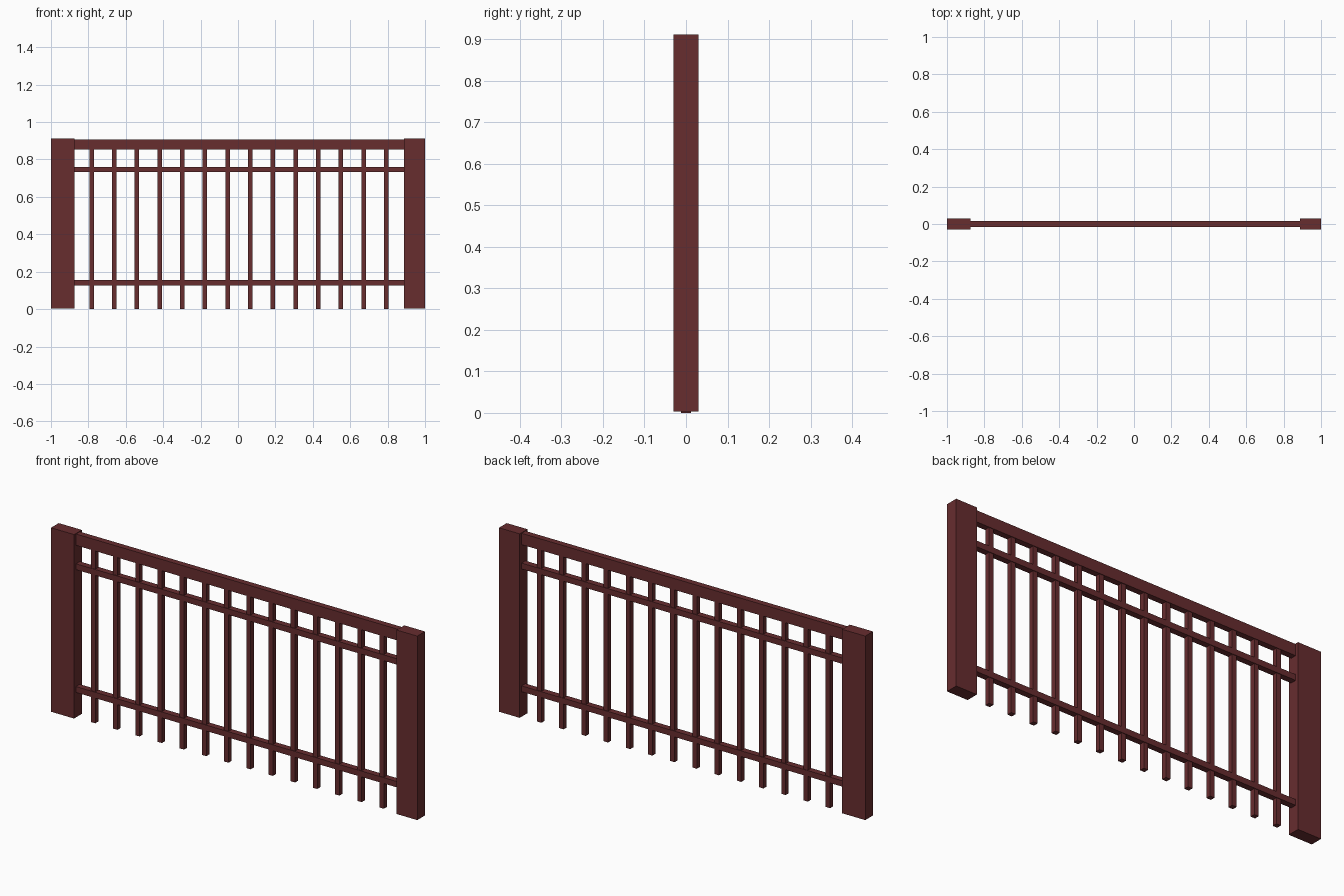
import bpy

if "Cube" in bpy.data.objects:
    bpy.data.objects.remove(bpy.data.objects["Cube"])

# Single dark red paint
red = bpy.data.materials.new("dark_red_paint")
red.diffuse_color = (0.136, 0.026, 0.028, 1)
red.use_nodes = True
red.node_tree.nodes["Principled BSDF"].inputs["Base Color"].default_value = red.diffuse_color


def box(name, x0, x1, depth, z0, z1):
    """Box spanning x0..x1 and z0..z1, centred on y = 0."""
    bpy.ops.mesh.primitive_cube_add(size=1, location=((x0 + x1) / 2, 0, (z0 + z1) / 2))
    ob = bpy.context.object
    ob.name = name
    ob.scale = (x1 - x0, depth, z1 - z0)
    bpy.ops.object.transform_apply(location=False, rotation=False, scale=True)
    ob.data.materials.append(red)
    return ob


TOP = 0.911
LEFT, RIGHT = -0.874, 0.887

# End posts
box("left_post", -1, LEFT, 0.06, 0.003, TOP)
box("right_post", RIGHT, 1, 0.06, 0.003, TOP)

# Horizontal rails, run slightly into the posts
for name, z0, z1 in (("top_rail", 0.852, 0.908),
                     ("middle_rail", 0.732, 0.761),
                     ("bottom_rail", 0.126, 0.155)):
    box(name, LEFT - 0.01, RIGHT + 0.01, 0.03, z0, z1)

# Evenly spaced balusters
COUNT, FIRST, LAST, WIDTH = 14, -0.783, 0.793, 0.024
for i in range(COUNT):
    x = FIRST + (LAST - FIRST) * i / (COUNT - 1)
    box(f"baluster_{i + 1}", x - WIDTH / 2, x + WIDTH / 2, WIDTH, 0, 0.86)
